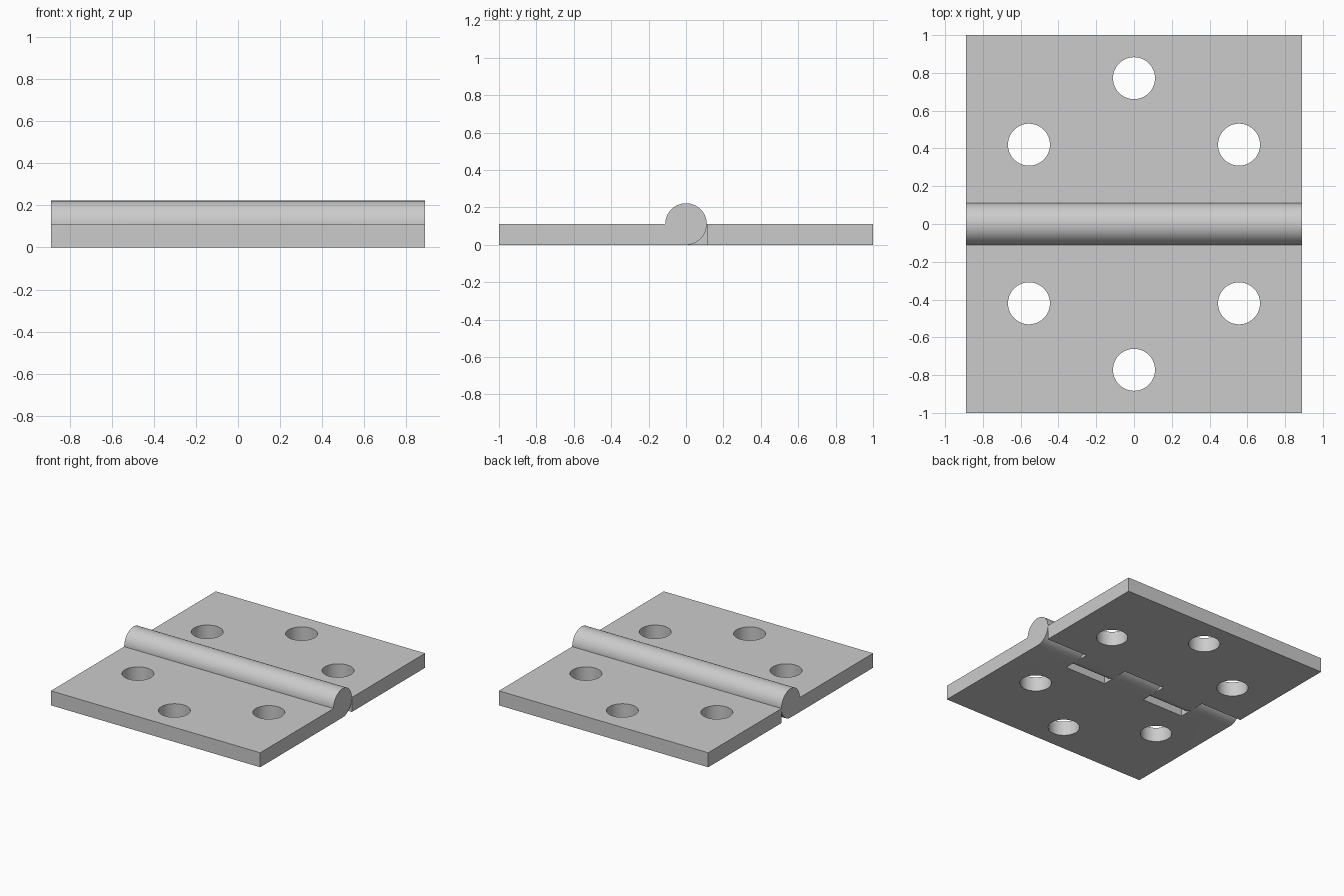
import bpy, bmesh
from math import pi, sin, cos
from mathutils import Matrix, Vector

cube = bpy.data.objects.get("Cube")
if cube:
    bpy.data.objects.remove(cube, do_unlink=True)

HALF = 8 / 9          # half width along the pin
R = 1 / 9             # barrel radius, plate thickness and hole radius
STEP = 2 * HALF / 5   # knuckle length
HOLES = [(0, 0.772), (-0.556, 0.42), (0.556, 0.42)]

steel = bpy.data.materials.new("grey_steel")
steel.use_nodes = True
grey = (0.6, 0.6, 0.6, 1)
steel.diffuse_color = grey
steel.node_tree.nodes["Principled BSDF"].inputs["Base Color"].default_value = grey


def make_object(name, bm):
    bmesh.ops.recalc_face_normals(bm, faces=bm.faces)
    mesh = bpy.data.meshes.new(name)
    bm.to_mesh(mesh)
    bm.free()
    mesh.materials.append(steel)
    obj = bpy.data.objects.new(name, mesh)
    bpy.context.collection.objects.link(obj)
    return obj


def leaf_solid(name, side):
    """Plate running into a full-length round barrel; side is -1 front, 1 back."""
    profile = [(1, R), (1, 0)]
    for i in range(49):
        a = -pi / 2 + 1.5 * pi * i / 48
        profile.append((-R * cos(a), R + R * sin(a)))
    bm = bmesh.new()
    face = bm.faces.new([bm.verts.new((-HALF, side * y, z)) for y, z in profile])
    ext = bmesh.ops.extrude_face_region(bm, geom=[face])
    moved = [v for v in ext["geom"] if isinstance(v, bmesh.types.BMVert)]
    bmesh.ops.translate(bm, verts=moved, vec=Vector((2 * HALF, 0, 0)))
    return make_object(name, bm)


def leaf_cutter(name, side, slots):
    """Screw holes plus the gaps that leave room for the other leaf's knuckles."""
    bm = bmesh.new()
    for x, y in HOLES:
        bmesh.ops.create_cone(bm, cap_ends=True, segments=64, radius1=R, radius2=R,
                              depth=1, matrix=Matrix.Translation((x, side * y, 0)))
    for i in slots:
        x0, x1 = -HALF + i * STEP, -HALF + (i + 1) * STEP
        x0 -= 0.1 if i == 0 else 0
        x1 += 0.1 if i == 4 else 0
        place = Matrix.Translation(((x0 + x1) / 2, side * (R - 0.2), 0.1))
        size = Matrix.Diagonal((x1 - x0, 0.4, 0.6, 1))
        bmesh.ops.create_cube(bm, size=1, matrix=place @ size)
    obj = make_object(name, bm)
    obj.hide_render = True
    return obj


def build_leaf(name, side, slots):
    leaf = leaf_solid(name, side)
    cutter = leaf_cutter(name + "_cutter", side, slots)
    cut = leaf.modifiers.new("cut", 'BOOLEAN')
    cut.operation = 'DIFFERENCE'
    cut.solver = 'EXACT'
    cut.object = cutter
    bpy.ops.object.select_all(action='DESELECT')
    bpy.context.view_layer.objects.active = leaf
    leaf.select_set(True)
    bpy.ops.object.modifier_apply(modifier=cut.name)
    bpy.data.objects.remove(cutter, do_unlink=True)
    bpy.ops.object.shade_smooth_by_angle(angle=pi / 6)


# Front leaf carries the end and middle knuckles, back leaf the other two
build_leaf("front_leaf", -1, [1, 3])
build_leaf("back_leaf", 1, [0, 2, 4])
